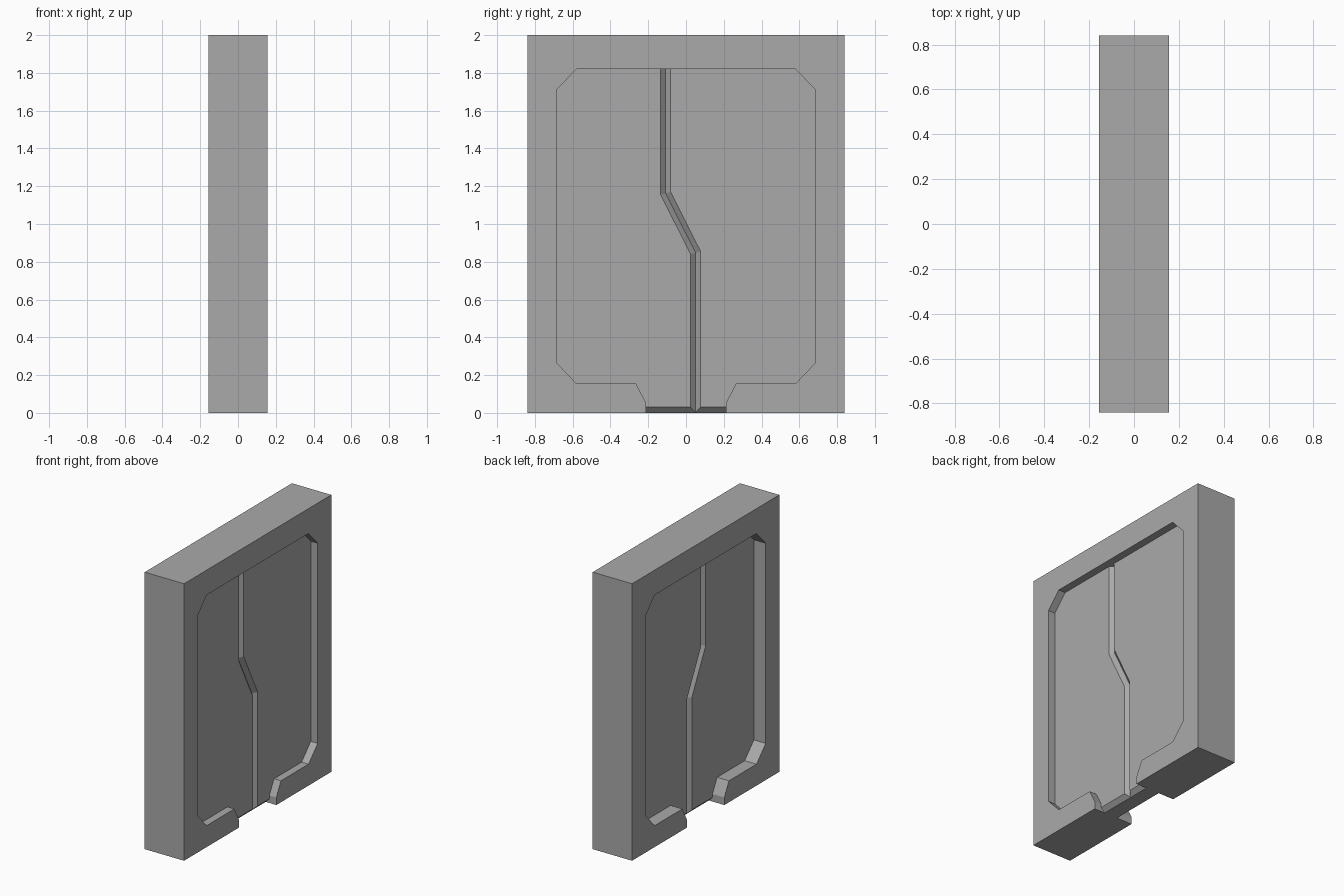
import bpy, bmesh

cube = bpy.data.objects.get("Cube")
if cube:
    bpy.data.objects.remove(cube, do_unlink=True)

HALF_X, HALF_Y, HEIGHT = 0.157, 0.84, 2.0
CHAMFER = 0.03
GROOVE = 0.027

grey = bpy.data.materials.new("plain grey")
grey.use_nodes = True
colour = (0.4, 0.4, 0.4, 1)
grey.diffuse_color = colour
grey.node_tree.nodes["Principled BSDF"].inputs["Base Color"].default_value = colour


def loft(name, rings):
    """Closed solid through a list of matching rings of points."""
    bm = bmesh.new()
    loops = [[bm.verts.new(p) for p in ring] for ring in rings]
    n = len(loops[0])
    for a, b in zip(loops, loops[1:]):
        for i in range(n):
            j = (i + 1) % n
            bm.faces.new((a[i], a[j], b[j], b[i]))
    bm.faces.new(loops[0])
    bm.faces.new(loops[-1])
    bmesh.ops.recalc_face_normals(bm, faces=bm.faces)
    mesh = bpy.data.meshes.new(name)
    bm.to_mesh(mesh)
    bm.free()
    mesh.materials.append(grey)
    obj = bpy.data.objects.new(name, mesh)
    bpy.context.collection.objects.link(obj)
    return obj


def cut(target, cutter):
    """Subtract the cutter from the target, then discard it."""
    cutter.hide_render = True
    mod = target.modifiers.new("cut", "BOOLEAN")
    mod.operation = "DIFFERENCE"
    mod.solver = "EXACT"
    mod.object = cutter
    bpy.context.view_layer.objects.active = target
    bpy.ops.object.modifier_apply(modifier=mod.name)
    bpy.data.objects.remove(cutter, do_unlink=True)


# Solid slab
corners = [(-HALF_X, -HALF_Y), (HALF_X, -HALF_Y), (HALF_X, HALF_Y), (-HALF_X, HALF_Y)]
block = loft("recessed_block", [[(x, y, z) for x, y in corners] for z in (0, HEIGHT)])

# Half outline of the recess with its open neck, mirrored across y
half = [(0.213, -0.1), (0.213, 0.055), (0.265, 0.155), (0.58, 0.155),
        (0.685, 0.265), (0.685, 1.71), (0.58, 1.82)]
outline = half + [(-y, z) for y, z in reversed(half)]

# Groove centre line: y, z and mitre slope
path = [(0.051, -0.05, 0), (0.051, 0.847, 0.24), (-0.108, 1.163, 0.24), (-0.108, 1.82, 0)]

for side, depth in ((1, 0.055), (-1, 0.094)):
    floor = HALF_X - depth

    # Recess
    cut(block, loft("recess_cutter",
                    [[(side * x, y, z) for y, z in outline] for x in (floor, HALF_X + 0.1)]))

    # Bevel along the bottom of the floor, inside the neck
    over = 0.01
    wedge = [(floor + over, CHAMFER + over), (floor + over, -over),
             (floor - CHAMFER - over, -over)]
    cut(block, loft("bevel_cutter",
                    [[(side * x, y, z) for x, z in wedge] for y in (-0.213, 0.213)]))

    # V groove down the floor
    wide = GROOVE + over
    cut(block, loft("groove_cutter",
                    [[(side * (floor - GROOVE), y, z),
                      (side * (floor + over), y - wide, z - wide * m),
                      (side * (floor + over), y + wide, z + wide * m)]
                     for y, z, m in path]))

for poly in block.data.polygons:
    poly.use_smooth = False
